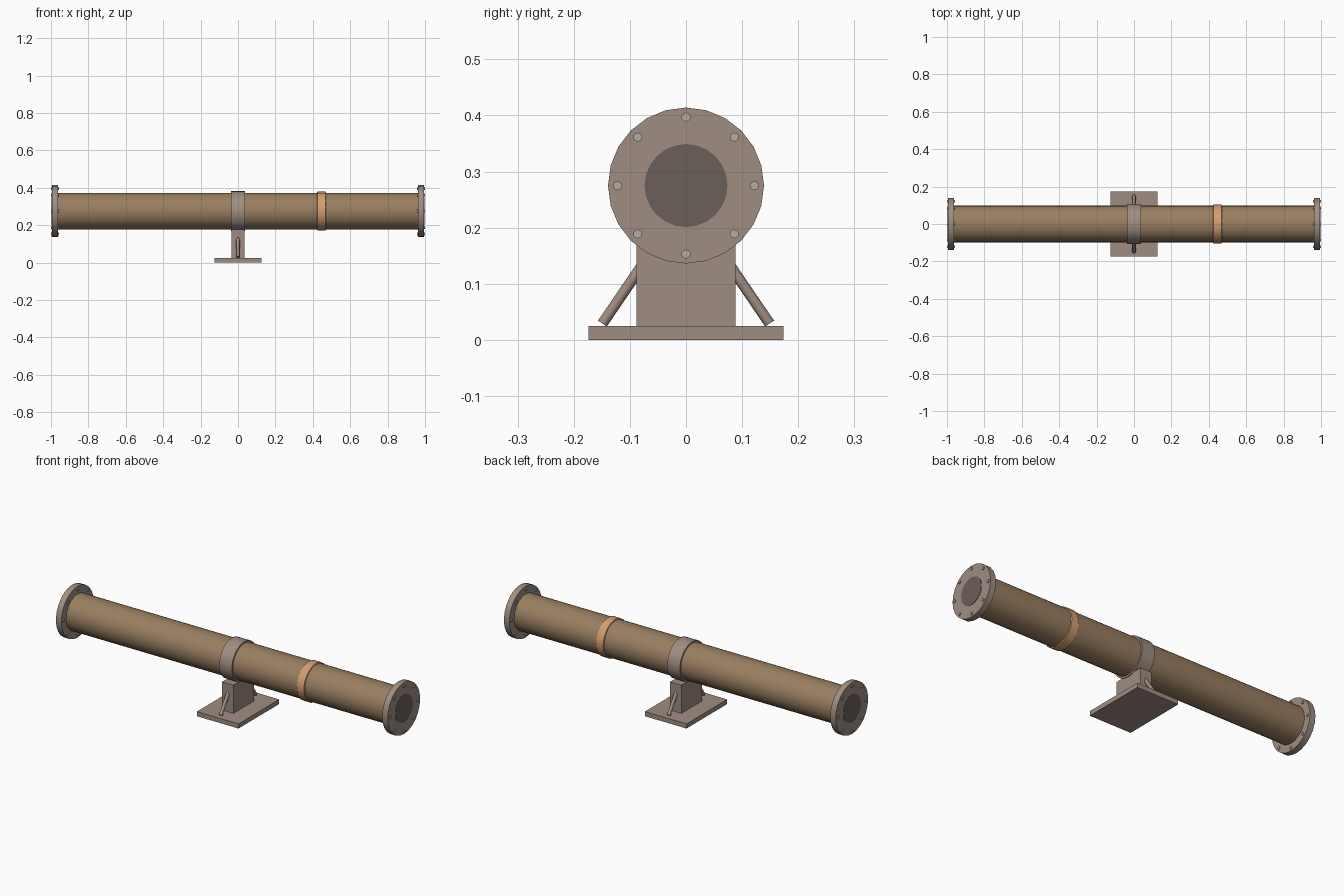
import bpy, bmesh, math
from mathutils import Vector

if "Cube" in bpy.data.objects:
    bpy.data.objects.remove(bpy.data.objects["Cube"])

AXIS_Z = 0.275  # height of the pipe centre line


def material(name, rgb):
    m = bpy.data.materials.new(name)
    m.diffuse_color = (*rgb, 1)
    m.use_nodes = True
    m.node_tree.nodes["Principled BSDF"].inputs["Base Color"].default_value = m.diffuse_color
    return m


BROWN = material("brown_pipe_paint", (0.32, 0.21, 0.12))
STEEL = material("warm_grey_steel", (0.35, 0.266, 0.223))
ORANGE = material("orange_band_paint", (0.66, 0.34, 0.17))
DARK = material("dark_opening", (0.147, 0.117, 0.105))
BOLT = material("light_bolt_steel", (0.47, 0.41, 0.37))


def finish(bm, name, mat, smooth=None):
    bmesh.ops.recalc_face_normals(bm, faces=bm.faces)
    me = bpy.data.meshes.new(name)
    bm.to_mesh(me)
    bm.free()
    me.materials.append(mat)
    ob = bpy.data.objects.new(name, me)
    bpy.context.collection.objects.link(ob)
    if smooth:
        bpy.ops.object.select_all(action='DESELECT')
        ob.select_set(True)
        bpy.context.view_layer.objects.active = ob
        bpy.ops.object.shade_smooth_by_angle(angle=math.radians(smooth))
    return ob


def lathe(name, profile, sides, mat, smooth=None, closed=False):
    """Spin (x, radius) points around the pipe axis; open profiles get end caps."""
    bm = bmesh.new()
    rings = []
    for x, r in profile:
        ring = []
        for i in range(sides):
            a = 2 * math.pi * i / sides
            ring.append(bm.verts.new((x, r * math.sin(a), AXIS_Z + r * math.cos(a))))
        rings.append(ring)
    pairs = list(zip(rings, rings[1:]))
    if closed:
        pairs.append((rings[-1], rings[0]))
    else:
        bm.faces.new(rings[0])
        bm.faces.new(rings[-1])
    for a, b in pairs:
        for i in range(sides):
            j = (i + 1) % sides
            bm.faces.new((a[i], a[j], b[j], b[i]))
    return finish(bm, name, mat, smooth)


def rod(name, p, q, r, sides, mat):
    p, q = Vector(p), Vector(q)
    bm = bmesh.new()
    bmesh.ops.create_cone(bm, cap_ends=True, segments=sides, radius1=r, radius2=r,
                          depth=(q - p).length)
    bm.transform((q - p).to_track_quat('Z', 'Y').to_matrix().to_4x4())
    bmesh.ops.translate(bm, vec=(p + q) / 2, verts=bm.verts)
    return finish(bm, name, mat, 40)


def box(name, hx, hy, z0, z1, mat):
    bm = bmesh.new()
    bmesh.ops.create_cube(bm, size=1)
    for v in bm.verts:
        v.co = (v.co.x * 2 * hx, v.co.y * 2 * hy, z0 if v.co.z < 0 else z1)
    return finish(bm, name, mat)


# Main pipe
lathe("pipe", [(-0.975, 0.098), (0.975, 0.098)], 32, BROWN, 30)

# End flanges with dark openings and bolt circles
for side, s in (("left", -1), ("right", 1)):
    lathe(f"{side}_flange", [(s * 0.962, 0.139), (s * 0.995, 0.139)], 24, STEEL, 30)
    lathe(f"{side}_opening", [(s * 0.99, 0.074), (s * 0.997, 0.074)], 24, DARK, 30)
    for i in range(8):
        a = i * math.pi / 4
        y, z = 0.122 * math.sin(a), AXIS_Z + 0.122 * math.cos(a)
        rod(f"{side}_bolt_{i + 1}", (s * 0.957, y, z), (s, y, z), 0.008, 10, BOLT)

# Clamp collar and painted band
lathe("clamp_collar", [(-0.038, 0.09), (-0.038, 0.107), (0.038, 0.107), (0.038, 0.09)],
      32, STEEL, 30, closed=True)
lathe("orange_band", [(0.42, 0.094), (0.425, 0.104), (0.467, 0.104), (0.472, 0.094)],
      16, ORANGE, 30)

# Support stand
box("base_plate", 0.125, 0.174, 0.0, 0.025, STEEL)
box("support_post", 0.034, 0.088, 0.02, 0.178, STEEL)
for name, s in (("front", -1), ("back", 1)):
    rod(f"{name}_strut", (0, s * 0.149, 0.029), (0, s * 0.07, 0.145), 0.0095, 12, STEEL)
